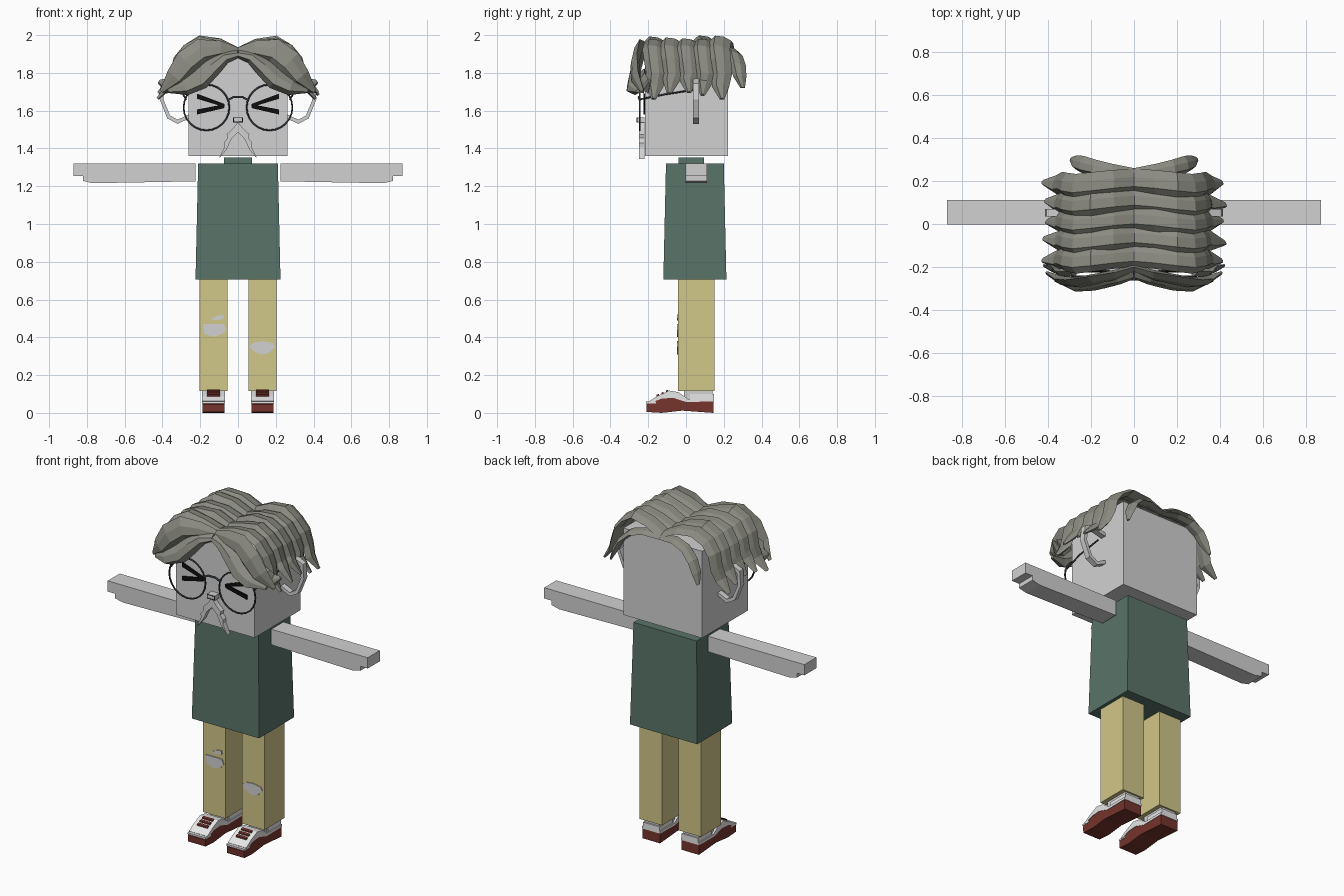
import bpy, bmesh, math, random
from mathutils import Vector

random.seed(4)
cube = bpy.data.objects.get("Cube")
if cube:
    bpy.data.objects.remove(cube)


def material(name, r, g, b):
    m = bpy.data.materials.new(name)
    m.use_nodes = True
    m.diffuse_color = (r, g, b, 1)
    m.node_tree.nodes["Principled BSDF"].inputs["Base Color"].default_value = (r, g, b, 1)
    return m


SKIN = material("pale_grey", .64, .64, .64)
HAIR = material("ash_hair", .26, .26, .225)
GREEN = material("dull_green", .1, .175, .14)
TAN = material("tan_cloth", .64, .57, .25)
RED = material("dark_red", .18, .035, .025)
WHITE = material("white", .8, .8, .8)
BLACK = material("black", .004, .004, .004)
METAL = material("dark_metal", .035, .045, .055)


def finish(name, bm, mat):
    bmesh.ops.recalc_face_normals(bm, faces=bm.faces)
    me = bpy.data.meshes.new(name)
    bm.to_mesh(me)
    bm.free()
    me.materials.append(mat)
    ob = bpy.data.objects.new(name, me)
    bpy.context.collection.objects.link(ob)
    return ob


def loft(name, rings, mat):
    """Skin a list of equal-length closed rings and cap both ends."""
    bm = bmesh.new()
    rows = [[bm.verts.new(p) for p in ring] for ring in rings]
    n = len(rows[0])
    for a, b in zip(rows, rows[1:]):
        for i in range(n):
            bm.faces.new((a[i], a[(i + 1) % n], b[(i + 1) % n], b[i]))
    bm.faces.new(rows[0])
    bm.faces.new(rows[-1])
    return finish(name, bm, mat)


def box(name, x0, x1, y0, y1, z0, z1, mat, flare=0):
    """Box whose bottom may be wider than its top."""
    rings = []
    for z, f in ((z0, flare), (z1, 0)):
        rings.append([(x0 - f, y0 - f, z), (x1 + f, y0 - f, z),
                      (x1 + f, y1 + f, z), (x0 - f, y1 + f, z)])
    return loft(name, rings, mat)


def front_prism(name, pts, y0, y1, mat, s=1):
    return loft(name, [[(s * x, y, z) for x, z in pts] for y in (y0, y1)], mat)


def side_prism(name, pts, x0, x1, mat):
    return loft(name, [[(x, y, z) for y, z in pts] for x in (x0, x1)], mat)


def wire(name, pts, radius, mat, closed=False):
    cu = bpy.data.curves.new(name, "CURVE")
    cu.dimensions = "3D"
    cu.bevel_depth = radius
    cu.bevel_resolution = 1
    sp = cu.splines.new("POLY")
    sp.points.add(len(pts) - 1)
    for p, co in zip(sp.points, pts):
        p.co = (*co, 1)
    sp.use_cyclic_u = closed
    cu.materials.append(mat)
    ob = bpy.data.objects.new(name, cu)
    bpy.context.collection.objects.link(ob)


def lock(name, path, widths, thick, s, across_front=False):
    """Faceted hair lock with a ridged, tapering cross-section."""
    pts = [Vector((s * x, y, z)) for x, y, z in path]
    rings = []
    for i, p in enumerate(pts):
        t = (pts[min(i + 1, len(pts) - 1)] - pts[max(i - 1, 0)]).normalized()
        y = Vector((0, 1, 0))
        if across_front:
            w, n = t.cross(y).normalized() * s, -y
        else:
            w, n = y, y.cross(t).normalized() * s
            n = n if n.dot(p - Vector((0, 0, 1.6))) > 0 else -n
        h = widths[i]
        k = thick * min(1, h / .03)
        rings.append([p - w * h, p - w * h * .5 + n * k, p + w * h * .3 + n * k * .8,
                      p + w * h, p - n * k * .35])
    loft(name, rings, HAIR)


# Head, collar, torso
box("head", -.263, .263, -.217, .222, 1.36, 1.885, SKIN)
box("collar", -.075, .075, -.04, .095, 1.3, 1.353, GREEN)
box("torso", -.211, .211, -.106, .2, .705, 1.32, GREEN, .014)

for s, side in ((1, "left"), (-1, "right")):
    # Arm with stepped hand
    arm = [(.224, 1.32), (.87, 1.32), (.87, 1.255), (.82, 1.255), (.82, 1.228),
           (.77, 1.216), (.224, 1.226)]
    front_prism(side + "_arm", arm, -.003, .112, SKIN, s)

    # Leg and ankle
    x0, x1 = sorted((s * .055, s * .205))
    box(side + "_trouser_leg", x0, x1, -.042, .15, .115, .705, TAN)
    c = s * .13
    box(side + "_ankle", c - .05, c + .05, -.01, .14, .05, .118, SKIN)

    # Shoe: sole, upper, white trim, tongue and laces
    side_prism(side + "_shoe", [(.145, 0), (.145, .06), (0, .06), (-.07, .088), (-.13, .085),
                                (-.19, .06), (-.21, .045), (-.208, .005), (-.13, 0), (-.02, .012)],
               c - .058, c + .058, RED)
    side_prism(side + "_shoe_trim", [(.148, .06), (.148, .074), (.01, .074), (-.04, .11),
                                     (-.09, .118), (-.15, .09), (-.195, .062), (-.19, .052),
                                     (-.13, .075), (-.07, .08), (0, .058)],
               c - .061, c + .061, WHITE)
    box(side + "_heel_lining", c - .055, c + .055, .02, .148, .07, .1, WHITE)
    box(side + "_toe_band", c - .06, c + .06, -.212, -.16, .05, .06, WHITE)
    for i in range(3):
        y, z = -.155 + i * .024, .092 + i * .011
        side_prism(f"{side}_lace_{i}", [(y, z - .01), (y, z + .004), (y + .012, z + .009),
                                        (y + .012, z - .01)], c - .035, c + .035, RED)

    # Ear: open angular band
    outer = [(.26, 1.558), (.32, 1.53), (.375, 1.56), (.415, 1.66), (.408, 1.745), (.35, 1.77), (.26, 1.75)]
    inner = [(.26, 1.73), (.345, 1.748), (.388, 1.73), (.395, 1.66), (.36, 1.575), (.32, 1.552), (.26, 1.58)]
    front_prism(side + "_ear", outer + inner, .036, .07, SKIN, s)

    # Squeezed-shut eye: two tapered bars meeting near the nose
    front_prism(side + "_eye_upper", [(.217, 1.69), (.075, 1.637), (.07, 1.618), (.217, 1.663)],
                -.224, -.216, BLACK, s)
    front_prism(side + "_eye_lower", [(.217, 1.606), (.07, 1.634), (.075, 1.613), (.217, 1.58)],
                -.225, -.216, BLACK, s)

    # Spectacle rim and temple
    rim = [(s * .167 + .121 * math.cos(a * math.tau / 24), -.245,
            1.617 + .121 * math.sin(a * math.tau / 24)) for a in range(24)]
    wire(side + "_rim", rim, .005, METAL, True)
    wire(side + "_temple", [(s * .275, -.245, 1.66), (s * .29, -.12, 1.685), (s * .29, .04, 1.71)], .005, METAL)

    # Moustache half
    front_prism(side + "_moustache", [(0, 1.54), (.028, 1.505), (.06, 1.475), (.055, 1.455), (.075, 1.43),
                                      (.073, 1.405), (.102, 1.345), (.06, 1.395), (.035, 1.45), (0, 1.485)],
                -.25, -.22, SKIN, s)

    # Locks running over the crown and down the side
    for i in range(5):
        y = -.165 + i * .087
        j = [random.uniform(-.012, .012) for _ in range(4)]
        low = (.0, .03, .035, .02, .0)[i]
        path = [(0, y + .02, 1.905), (.1, y + .012, 1.945 + j[0]), (.2, y, 1.962 + j[1]),
                (.27, y - .008, 1.925), (.315, y, 1.86 + j[2]), (.335, y + .008, 1.79),
                (.35 + j[2], y, 1.725 + low), (.415 + j[3], y + j[0], 1.66 + low)]
        lock(f"{side}_crown_lock_{i}", path, [.055, .056, .058, .058, .056, .052, .045, .012], .028, s)

    # Short lock at the back
    lock(side + "_back_lock", [(0, .235, 1.9), (.1, .245, 1.91), (.18, .26, 1.89), (.235, .275, 1.84),
                               (.265, .285, 1.78), (.29, .3, 1.72)],
         [.025, .035, .04, .042, .035, .012], .025, s)

    # Parted fringe in two layers, with flicked tips
    lock(side + "_fringe_outer", [(0, -.2, 1.915), (.09, -.225, 1.925), (.19, -.245, 1.915), (.27, -.26, 1.855),
                                  (.33, -.255, 1.775), (.405, -.225, 1.7)],
         [.02, .045, .068, .07, .055, .012], .035, s, True)
    lock(side + "_fringe_inner", [(0, -.225, 1.9), (.07, -.235, 1.885), (.135, -.25, 1.83), (.2, -.265, 1.765),
                                  (.28, -.27, 1.725), (.37, -.25, 1.705)],
         [.02, .036, .05, .055, .045, .012], .045, s, True)
    lock(side + "_fringe_flick", [(.28, -.22, 1.8), (.34, -.22, 1.76), (.38, -.2, 1.73), (.42, -.19, 1.755)],
         [.03, .05, .04, .01], .025, s, True)

# Nose and spectacle bridge
box("nose", -.026, .026, -.258, -.215, 1.537, 1.565, SKIN)
wire("nose_outline", [(-.024, -.259, 1.54), (.024, -.259, 1.54), (.024, -.259, 1.562),
                      (-.024, -.259, 1.562)], .003, METAL, True)
wire("bridge", [(-.055, -.245, 1.655), (-.025, -.25, 1.672), (.025, -.25, 1.672), (.055, -.245, 1.655)],
     .006, METAL)

# Torn knee patches
front_prism("right_knee_tear", [(-.185, .47), (-.075, .47), (-.062, .44), (-.08, .42), (-.13, .402),
                                (-.18, .42)], -.048, -.041, SKIN)
front_prism("right_knee_small_tear", [(-.145, .495), (-.115, .515), (-.078, .52), (-.075, .5), (-.11, .49)],
            -.048, -.041, SKIN)
front_prism("left_knee_tear", [(.06, .355), (.09, .375), (.13, .38), (.185, .37), (.195, .35), (.165, .318),
                               (.125, .308), (.085, .325)], -.048, -.041, SKIN)
